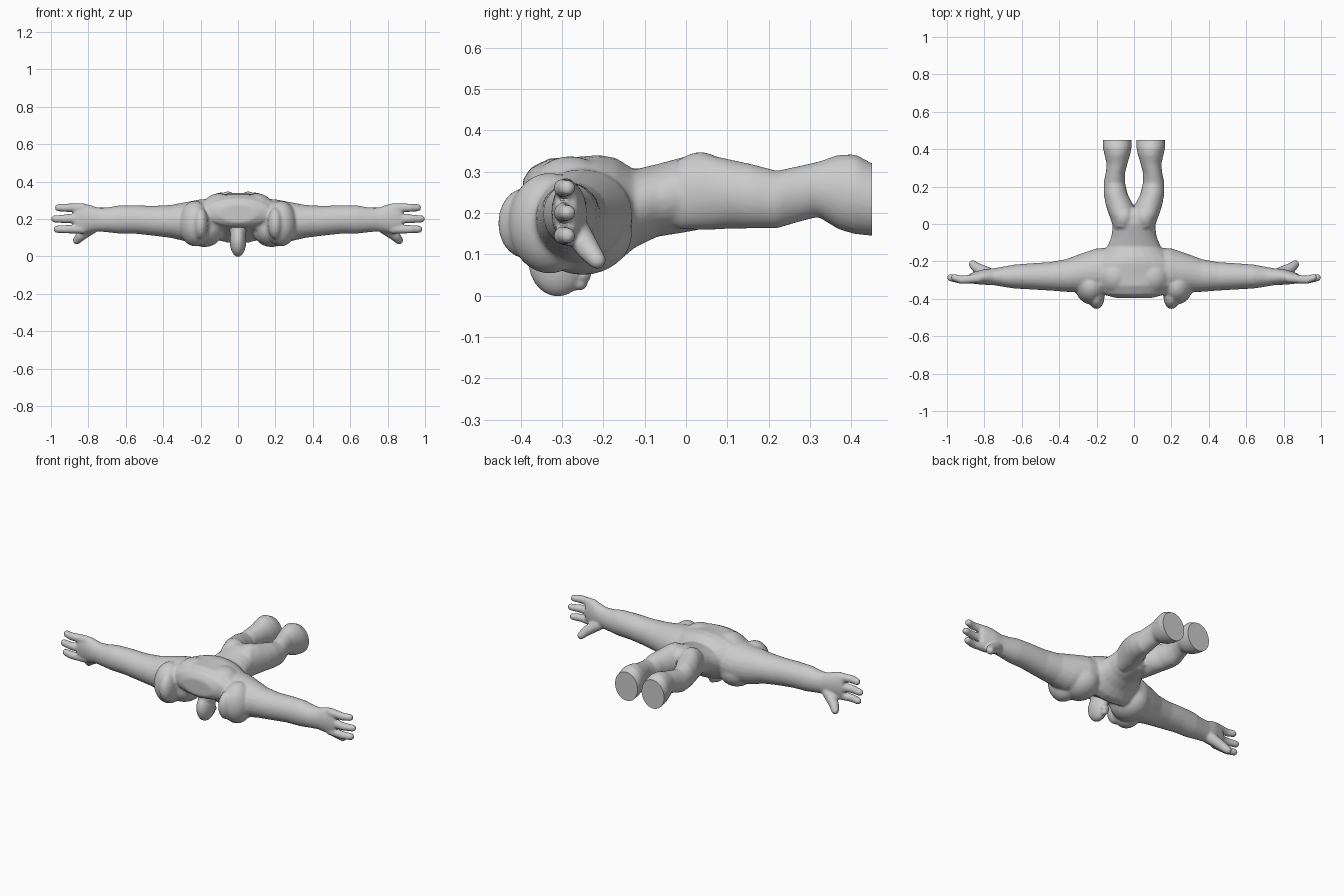
import bpy, bmesh
from math import sin, cos, pi
from mathutils import Matrix, Vector

if "Cube" in bpy.data.objects:
    bpy.data.objects.remove(bpy.data.objects["Cube"])


def loft(bm, axis, rings, side=1, n=24):
    """Skin ellipses along x or y; ring = (pos, other centre, z, other radius, z radius)."""
    loops = []
    for p, c, z, r, rz in rings:
        loop = []
        for i in range(n):
            a = 2 * pi * i / n
            q, h = c + r * cos(a), z + rz * sin(a)
            co = (p * side, q, h) if axis == 'X' else (q * side, p, h)
            loop.append(bm.verts.new(co))
        loops.append(loop)
    faces = [bm.faces.new(loops[0]), bm.faces.new(loops[-1][::-1])]
    for a, b in zip(loops, loops[1:]):
        for i in range(n):
            j = (i + 1) % n
            faces.append(bm.faces.new((a[i], b[i], b[j], a[j])))
    bmesh.ops.recalc_face_normals(bm, faces=faces)


def blob(bm, centre, radii):
    m = Matrix.Translation(centre) @ Matrix.Diagonal((*radii, 1))
    bmesh.ops.create_uvsphere(bm, u_segments=24, v_segments=16, radius=1, matrix=m)


def finger(bm, points, r0, r1, side):
    """Chain of overlapping balls along a path."""
    steps = 8
    total = steps * (len(points) - 1)
    for k in range(total + 1):
        i = min(k // steps, len(points) - 2)
        p = Vector(points[i]).lerp(Vector(points[i + 1]), k / steps - i)
        r = r0 + (r1 - r0) * k / total
        blob(bm, (p.x * side, p.y, p.z), (r, r, r))


def finish(name, bm, voxel, smooth, cut=None):
    me = bpy.data.meshes.new(name)
    bm.to_mesh(me)
    bm.free()
    ob = bpy.data.objects.new(name, me)
    bpy.context.collection.objects.link(ob)
    rm = ob.modifiers.new("fuse", 'REMESH')
    rm.mode, rm.voxel_size = 'VOXEL', voxel
    sm = ob.modifiers.new("soften", 'SMOOTH')
    sm.factor, sm.iterations = 0.5, smooth
    bpy.ops.object.select_all(action='DESELECT')
    bpy.context.view_layer.objects.active = ob
    ob.select_set(True)
    bpy.ops.object.convert(target='MESH')
    ob = bpy.context.object
    if cut is not None:
        b = bmesh.new()
        b.from_mesh(ob.data)
        r = bmesh.ops.bisect_plane(b, geom=b.verts[:] + b.edges[:] + b.faces[:],
                                   plane_co=(0, cut, 0), plane_no=(0, 1, 0), clear_outer=True)
        edges = [e for e in r['geom_cut'] if isinstance(e, bmesh.types.BMEdge)]
        bmesh.ops.holes_fill(b, edges=edges, sides=0)
        b.to_mesh(ob.data)
        b.free()
    bpy.ops.object.shade_smooth_by_angle(angle=0.7)


body = bmesh.new()
# torso from shoulders to hips
loft(body, 'Y', [(-.395, 0, .23, .10, .05), (-.375, 0, .235, .17, .075), (-.33, 0, .24, .22, .092),
                 (-.27, 0, .225, .25, .11), (-.21, 0, .205, .24, .135), (-.17, 0, .205, .20, .128),
                 (-.125, 0, .21, .145, .095), (-.07, 0, .23, .122, .088), (0, 0, .245, .112, .092),
                 (.05, 0, .248, .12, .085), (.085, 0, .245, .08, .06)])
for s in (1, -1):
    # back, chest and shoulder muscles, buttock
    blob(body, (s * .10, -.28, .235), (.10, .105, .102))
    blob(body, (s * .18, -.25, .15), (.105, .12, .10))
    blob(body, (s * .23, -.33, .175), (.085, .10, .122))
    blob(body, (s * .20, -.39, .175), (.042, .065, .085))
    blob(body, (s * .055, .035, .27), (.06, .075, .077))
    # arm
    loft(body, 'X', [(.10, -.24, .20, .115, .11), (.20, -.255, .19, .125, .115), (.28, -.262, .185, .105, .105),
                     (.36, -.275, .187, .088, .088), (.45, -.28, .19, .076, .080), (.55, -.28, .197, .07, .076),
                     (.64, -.281, .197, .064, .075), (.70, -.282, .195, .054, .066), (.75, -.282, .197, .045, .064),
                     (.80, -.283, .202, .042, .076), (.85, -.288, .205, .033, .078), (.875, -.29, .203, .026, .072)], s)
    # three fingers and thumb
    for z, tip in ((.26, .96), (.20, .98), (.145, .967)):
        finger(body, [(.83, -.29, z), (.92, -.299, z), (tip, -.287, z)], .025, .02, s)
    finger(body, [(.78, -.265, .155), (.84, -.235, .11), (.862, -.215, .085)], .034, .022, s)
    # leg, trimmed flat at the end
    loft(body, 'Y', [(-.02, .06, .245, .05, .085), (.05, .068, .25, .066, .092), (.10, .077, .246, .074, .085),
                     (.16, .098, .24, .064, .078), (.22, .105, .232, .057, .07), (.27, .100, .245, .052, .068),
                     (.32, .091, .257, .055, .067), (.37, .089, .25, .069, .091), (.41, .09, .245, .077, .097),
                     (.45, .09, .232, .077, .088), (.50, .09, .225, .073, .08)], s)
finish("body", body, .0075, 5, cut=.45)

# head hanging below the chest, with chin and nose
head = bmesh.new()
blob(head, (0, -.31, .082), (.044, .071, .084))
blob(head, (0, -.305, .14), (.045, .055, .06))
blob(head, (0, -.26, .03), (.02, .022, .018))
blob(head, (0, -.25, .05), (.026, .02, .022))
finish("head", head, .005, 2)
